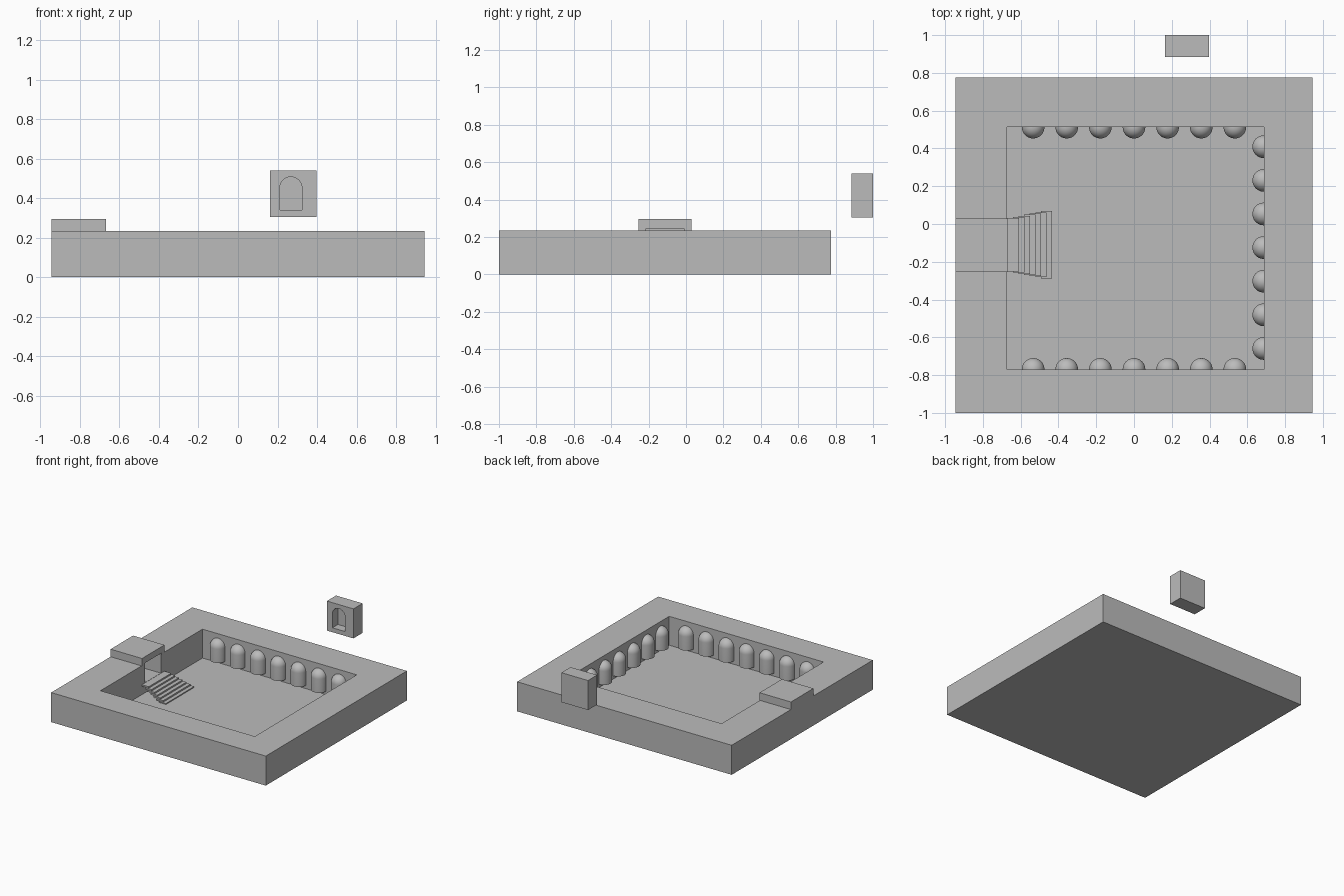
import bpy, bmesh, math
from mathutils import Matrix

if "Cube" in bpy.data.objects:
    bpy.data.objects.remove(bpy.data.objects["Cube"])

stone = bpy.data.materials.new("grey_stone")
stone.diffuse_color = (0.5, 0.5, 0.5, 1)
stone.use_nodes = True
stone.node_tree.nodes["Principled BSDF"].inputs["Base Color"].default_value = stone.diffuse_color


def make(name, bm):
    bmesh.ops.recalc_face_normals(bm, faces=bm.faces[:])
    me = bpy.data.meshes.new(name)
    bm.to_mesh(me)
    bm.free()
    me.materials.append(stone)
    ob = bpy.data.objects.new(name, me)
    bpy.context.collection.objects.link(ob)
    return ob


def box(name, x0, x1, y0, y1, z0, z1):
    bm = bmesh.new()
    bmesh.ops.create_cube(bm, size=1)
    bmesh.ops.transform(bm, verts=bm.verts, matrix=
        Matrix.Translation(((x0 + x1) / 2, (y0 + y1) / 2, (z0 + z1) / 2))
        @ Matrix.Diagonal((x1 - x0, y1 - y0, z1 - z0, 1)))
    return make(name, bm)


def cut(ob, cutter):
    cutter.hide_render = True
    mod = ob.modifiers.new("cut", 'BOOLEAN')
    mod.operation = 'DIFFERENCE'
    mod.solver = 'EXACT'
    mod.object = cutter
    bpy.context.view_layer.objects.active = ob
    bpy.ops.object.modifier_apply(modifier=mod.name)


# sunken courtyard: slab with a pit and a doorway in the left wall
base = box("courtyard_base", -0.945, 0.945, -1.0, 0.775, 0, 0.235)
lintel = box("doorway_roof", -0.945, -0.668, -0.253, 0.03, 0.235, 0.295)
pit = box("pit_cutter", -0.672, 0.687, -0.77, 0.513, 0.005, 0.5)
door = box("door_cutter", -0.90, -0.6, -0.213, -0.011, 0.085, 0.245)
cut(base, pit)
cut(base, door)
cut(lintel, door)

# widening stairs down from the doorway
for i in range(7):
    half = 0.1415 + 0.006 * i
    top = 0.085 - 0.012 * i
    right = -0.61 + 0.0295 * i
    box(f"stair_{i + 1}", right - 0.06, right, -0.11 - half, -0.11 + half,
        top - 0.012, top)

# half-round domed columns along three walls
R, BOTTOM, SPRING = 0.06, 0.03, 0.14


def column(name, x, y, turn):
    bm = bmesh.new()
    pts = [(0, BOTTOM), (R, BOTTOM)] + [
        (R * math.cos(a), SPRING + R * math.sin(a))
        for a in (math.pi / 2 * k / 10 for k in range(11))]
    vs = [bm.verts.new((r, 0, z)) for r, z in pts]
    es = [bm.edges.new(p) for p in zip(vs, vs[1:])]
    bmesh.ops.spin(bm, geom=vs + es, cent=(0, 0, 0), axis=(0, 0, 1),
                   angle=math.pi, steps=20)
    bmesh.ops.remove_doubles(bm, verts=bm.verts[:], dist=1e-5)
    bmesh.ops.holes_fill(bm, edges=bm.edges[:], sides=0)
    bmesh.ops.transform(bm, verts=bm.verts, matrix=
        Matrix.Translation((x, y, 0)) @ Matrix.Rotation(turn, 4, 'Z'))
    ob = make(name, bm)
    bpy.ops.object.select_all(action='DESELECT')
    ob.select_set(True)
    bpy.context.view_layer.objects.active = ob
    bpy.ops.object.shade_smooth_by_angle(angle=math.radians(35))


for i in range(7):
    s = 0.178 * (i - 3)
    column(f"back_column_{i + 1}", s, 0.513, math.pi)
    column(f"front_column_{i + 1}", s, -0.77, 0)
    column(f"right_column_{i + 1}", 0.687, s - 0.125, math.pi / 2)

# separate wall block with an arched niche
block = box("niche_block", 0.163, 0.397, 0.885, 1.0, 0.305, 0.54)
bm = bmesh.new()
cx, r = 0.268, 0.056
outline = [(cx - r, 0.34), (cx + r, 0.34)] + [
    (cx + r * math.cos(a), 0.452 + r * math.sin(a))
    for a in (math.pi * k / 24 for k in range(25))]
face = bm.faces.new([bm.verts.new((x, 0.85, z)) for x, z in outline])
ext = bmesh.ops.extrude_face_region(bm, geom=[face])
bmesh.ops.translate(bm, vec=(0, 0.105, 0),
                    verts=[v for v in ext["geom"] if isinstance(v, bmesh.types.BMVert)])
niche = make("niche_cutter", bm)
cut(block, niche)

# cutters are no longer needed
for c in (pit, door, niche):
    bpy.data.objects.remove(c)
